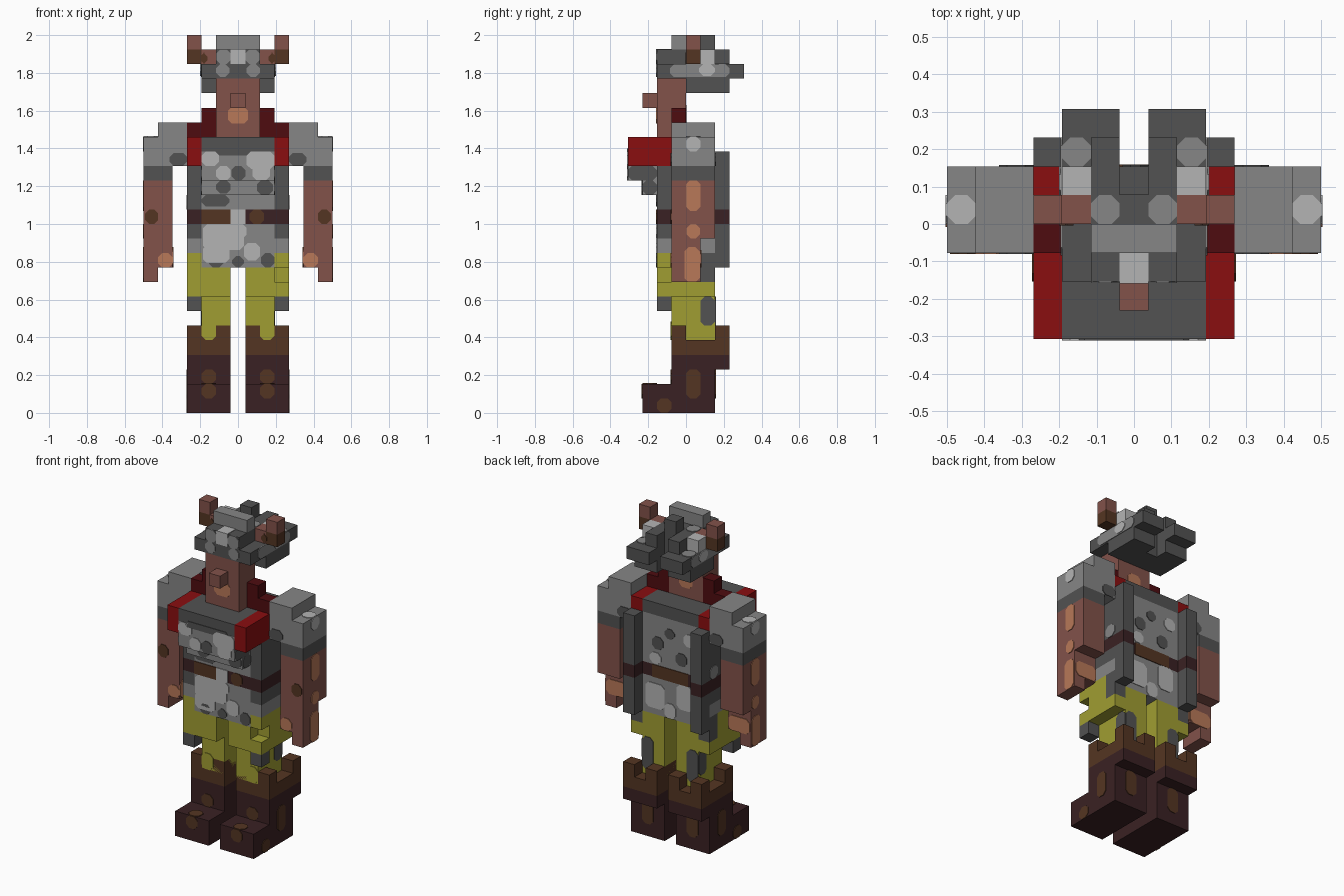
import bpy, bmesh

if "Cube" in bpy.data.objects:
    bpy.data.objects.remove(bpy.data.objects["Cube"], do_unlink=True)

U = 2 / 26  # one block
COLOURS = {
    "light_grey": (180, 180, 180), "grey": (134, 134, 134), "dark_grey": (82, 82, 82),
    "red": (138, 14, 16), "dark_red": (78, 12, 16), "skin": (130, 82, 74),
    "tan": (184, 120, 88), "olive": (160, 158, 50), "brown": (84, 53, 34),
    "dark_brown": (58, 33, 35),
}
NAMES = list(COLOURS)
LG, G, DG, R, DR, S, T, O, B, DB = range(10)


def linear(c):
    c /= 255
    return c / 12.92 if c <= 0.04045 else ((c + 0.055) / 1.055) ** 2.4


MATS = []
for name, rgb in COLOURS.items():
    m = bpy.data.materials.new(name)
    col = tuple(linear(c) for c in rgb) + (1.0,)
    m.diffuse_color = col
    m.use_nodes = True
    m.node_tree.nodes["Principled BSDF"].inputs["Base Color"].default_value = col
    MATS.append(m)


def prism(bm, ring_a, ring_b, colour):
    a = [bm.verts.new(p) for p in ring_a]
    b = [bm.verts.new(p) for p in ring_b]
    n = len(a)
    faces = [bm.faces.new(a[::-1]), bm.faces.new(b)]
    faces += [bm.faces.new((a[i], a[(i + 1) % n], b[(i + 1) % n], b[i])) for i in range(n)]
    for f in faces:
        f.material_index = colour


def block(bm, x0, x1, y0, y1, z0, z1, colour, s=1):
    ring = [(x0, y0), (x1, y0), (x1, y1), (x0, y1)]
    prism(bm, [(s * x * U, y * U, z0 * U) for x, y in ring],
          [(s * x * U, y * U, z1 * U) for x, y in ring], colour)


def spot(bm, axis, d, pos, a0, a1, b0, b1, colour, s=1):
    """Thin plate with clipped corners on the face at pos, facing d along the axis."""
    c = 0.28
    ring = [(a0 + c, b0), (a1 - c, b0), (a1, b0 + c), (a1, b1 - c),
            (a1 - c, b1), (a0 + c, b1), (a0, b1 - c), (a0, b0 + c)]

    def place(p):
        out = []
        for a, b in ring:
            x, y, z = {"x": (p, a, b), "y": (a, p, b), "z": (a, b, p)}[axis]
            out.append((s * x * U, y * U, z * U))
        return out
    prism(bm, place(pos - d * 0.03), place(pos + d * 0.05), colour)


def part(name, blocks=(), spots=(), s=1):
    bm = bmesh.new()
    for b in blocks:
        block(bm, *b, s=s)
    for p in spots:
        spot(bm, *p, s=s)
    bmesh.ops.recalc_face_normals(bm, faces=bm.faces[:])
    me = bpy.data.meshes.new(name)
    bm.to_mesh(me)
    bm.free()
    for m in MATS:
        me.materials.append(m)
    bpy.context.collection.objects.link(bpy.data.objects.new(name, me))


def pair(name, blocks=(), spots=()):
    part("left_" + name, blocks, spots, 1)
    part("right_" + name, blocks, spots, -1)


# Boots: toe, shaft, notched cuff and raised heel flap
pair("boot", [
    (.5, 3.5, -3, -1, 0, 2, DB), (.5, 3.5, -1, 2, 0, 4, DB),
    (.5, 3.5, -1, 2, 4, 5, B), (.5, 3.5, -1, 0, 5, 6, B), (.5, 1.5, 0, 2, 5, 6, B),
    (.5, 3.5, 2, 3, 3, 4, DB), (.5, 3.5, 2, 3, 4, 5, B),
    (.5, 1.5, 2, 3, 5, 6, B), (2.5, 3.5, 2, 3, 5, 6, B),
], [
    ("y", -1, -3, 1.5, 2.5, 1, 2, B), ("y", -1, -1, 1.5, 2.5, 2, 3, B),
    ("z", 1, 2, 1.5, 2.5, -3, -2, B), ("x", 1, 3.5, 0, 1, 1, 3, B),
    ("x", 1, 3.5, -2, -1, 0, 1, B), ("y", 1, 2, 1.5, 2.5, 1, 3, B),
    ("y", -1, -1, 1.5, 2.5, 5, 6.3, O),
])

# Trouser legs
pair("trouser_leg", [(.5, 2.5, -1, 2, 5, 8, O), (.5, 2.5, -2, 2, 8, 10, O)],
     [("y", 1, 2, 1.5, 2.5, 5.4, 8, DG), ("x", 1, 2.5, 1, 2, 6, 8, DG)])

# Tattered side skirts; the left one has a gap in front
for side, s in (("left", 1), ("right", -1)):
    front = [(2.5, 3.5, -2, -1, 10, 11, O)]
    if s < 0:
        front.append((2.5, 3.5, -2, -1, 9, 10, O))
    part(side + "_skirt", front + [
        (2.5, 3.5, -2, 2, 8, 9, O), (2.5, 3.5, -1, 1, 9, 11, O),
        (2.5, 3.5, 1, 2, 9, 11, DG), (2.5, 3.5, -2, -1, 7, 8, DG)], s=s)

# Torso with belt and dark collar band
part("torso", [
    (-2.5, 2.5, -2, 2, 10, 13, G), (-2.5, 2.5, -2, 2, 14, 18, G),
    (-2.5, 2.5, -2, 2, 18, 19, DG),
], [
    ("y", -1, -2, -2.4, .4, 11.2, 13, LG), ("y", -1, -2, -2.4, -.6, 10.3, 11.6, LG),
    ("y", -1, -2, .4, 1.5, 10.5, 11.7, LG), ("y", -1, -2, -.4, .6, 12, 13, LG),
    ("y", -1, -2, -2, -1, 10, 10.8, DG), ("y", -1, -2, -.4, .4, 10, 10.8, DG),
    ("y", -1, -2, 1.6, 2.5, 10, 11, DG), ("y", -1, -2, -2.5, -.6, 14.2, 15, DG),
    ("y", 1, 2, -2, -.6, 11, 13, LG), ("y", 1, 2, .5, 2.2, 10.5, 12.5, LG),
    ("y", 1, 2, -.5, .5, 10, 11.2, LG), ("y", 1, 2, -1.5, -.5, 14.5, 15.5, DG),
    ("y", 1, 2, .6, 1.6, 15.3, 16.3, DG), ("y", 1, 2, -.4, .5, 16.4, 17.2, DG),
    ("y", 1, 2, .8, 1.8, 14.1, 15, LG), ("y", 1, 2, -2.2, -1.2, 16.2, 17.2, LG),
])
pair("torso_side", [
    (2.5, 3.5, -2, 2, 11, 12, G), (2.5, 3.5, -2, 2, 12, 13, DG),
    (2.5, 3.5, -2, 2, 14, 17, DG),
], [("x", 1, 3.5, 1, 2, 14, 15, G)])
part("belt", [
    (-3.5, 3.5, -2, 2, 13, 14, DB),
    (-.5, .5, -2.06, -1.9, 13, 14, LG), (-2.5, -.5, -2.06, -1.9, 13, 14, B),
    (-1.6, 1.6, 1.9, 2.06, 13, 14, B),
], [("y", -1, -2, .8, 1.8, 13, 14, B)])

# Jutting breastplate
part("breastplate", [
    (-2.5, 2.5, -4, -2, 16, 18, G), (-2.5, 2.5, -4, -2, 18, 19, DG),
    (-2.5, 2.5, -3, -2, 15, 16, G),
], [
    ("y", -1, -4, -2.5, -1.3, 17, 18, LG), ("y", -1, -4, .6, 2.5, 16.8, 18, LG),
    ("y", -1, -4, 1, 2.2, 16, 17.3, LG), ("y", -1, -4, -1.5, -.5, 16, 17, LG),
    ("y", -1, -4, -.45, .5, 16, 17, DG), ("y", -1, -4, -2, 2, 17.7, 18.2, DG),
    ("y", -1, -3, -1.5, -.5, 15.1, 16, DG), ("y", -1, -3, 1.3, 2.4, 15, 16, DG),
    ("x", 1, 2.5, -4, -2, 16, 17, DG), ("x", -1, -2.5, -4, -2, 16, 17, DG),
    ("x", 1, 2.5, -3, -2, 15, 16, DG), ("x", -1, -2.5, -3, -2, 15, 16, DG),
])

# Red straps, collar and hanging back strips
pair("strap", [(2.5, 3.5, -4, 2, 17, 19, R)])
pair("collar", [(1.5, 3.5, -1, 0, 19, 20, DR), (1.5, 2.5, -1, 0, 20, 21, DR)])
pair("back_strip", [(2.5, 3.5, 2, 3, 10, 13, DG), (2.5, 3.5, 2, 3, 13, 14, DB),
                    (2.5, 3.5, 2, 3, 14, 18, DG)])

# Shoulder guards and arms
pair("shoulder_guard", [
    (3.5, 5.5, -1, 2, 17, 20, G), (5.5, 6.5, -1, 2, 17, 19, G),
    (4.5, 6.5, -1, 2, 16, 17, DG),
], [
    ("x", 1, 6.5, 0, 1, 18, 19, LG), ("z", 1, 19, 5.5, 6.5, 0, 1, LG),
    ("y", -1, -1, 3.5, 4.7, 17, 17.9, DG), ("y", 1, 2, 3.5, 4.7, 17, 17.9, DG),
])
pair("arm", [
    (4.5, 6.5, -1, 2, 12, 16, S), (4.5, 6.5, -1, 1, 10, 12, S),
    (5.5, 6.5, -1, 1, 9, 10, S),
], [
    ("x", 1, 6.5, 0, 1, 13.9, 16, T), ("x", 1, 6.5, .05, .95, 12, 13, T),
    ("x", 1, 6.5, -.1, .95, 9, 11.4, T), ("y", -1, -1, 5.5, 6.4, 13, 14, B),
    ("y", -1, -1, 4.5, 5.5, 10, 11, T), ("x", -1, 4.5, -1, 1, 10, 11.4, T),
    ("y", 1, 1, 4.5, 6.4, 10, 11.2, T),
])

# Head with nose and mouth
part("head", [(-1.5, 1.5, -2, 0, 19, 23, S), (-.5, .5, -3, -2, 21, 22, S)],
     [("y", -1, -2, -.7, .7, 19.9, 21.05, T), ("y", 1, 0, -.6, .6, 19.8, 21.2, T)])

# Helmet: brim, dome, crest and stepped rear lobes
part("helmet", [
    (-2.5, 2.5, -2, 2, 23, 24, DG), (-1.5, 1.5, -2, 2, 24, 25, DG),
    (-1.5, 1.5, -1, 0, 25, 26, G), (-.5, .5, 1, 2, 25, 26, DG),
    (-.5, .5, -2.06, -1, 24, 25.05, LG), (-.5, .5, 0, 2, 22, 23, DG),
], [
    ("y", -1, -2, -1.5, -.6, 23.1, 24, G), ("y", -1, -2, .6, 1.5, 23.1, 24, G),
    ("y", -1, -2, -1.5, -.5, 24, 25, G), ("y", -1, -2, .5, 1.5, 24, 25, G),
])
pair("helmet_lobe", [
    (.5, 2.5, 0, 3, 22, 23, DG), (.5, 2.5, 2, 4, 23, 24, DG),
    (.5, 1.5, 2, 3, 24, 25, DG), (1.5, 2.5, 1, 2, 24, 25, LG),
], [
    ("x", 1, 2.5, -1.1, 3, 23.1, 24, G), ("z", 1, 24, 1.5, 2.5, 2, 3, G),
    ("z", 1, 25, .5, 1.5, 0, 1, G), ("x", 1, 2.55, .9, 2, 23.2, 24, LG),
])

# Horns
pair("horn", [(1.5, 2.5, 0, 1, 24, 25, S), (2.5, 3.5, 0, 1, 24, 25, B),
              (2.5, 3.5, 0, 1, 25, 26, S)],
     [("y", -1, 0, 2.1, 2.6, 24, 24.8, B)])
